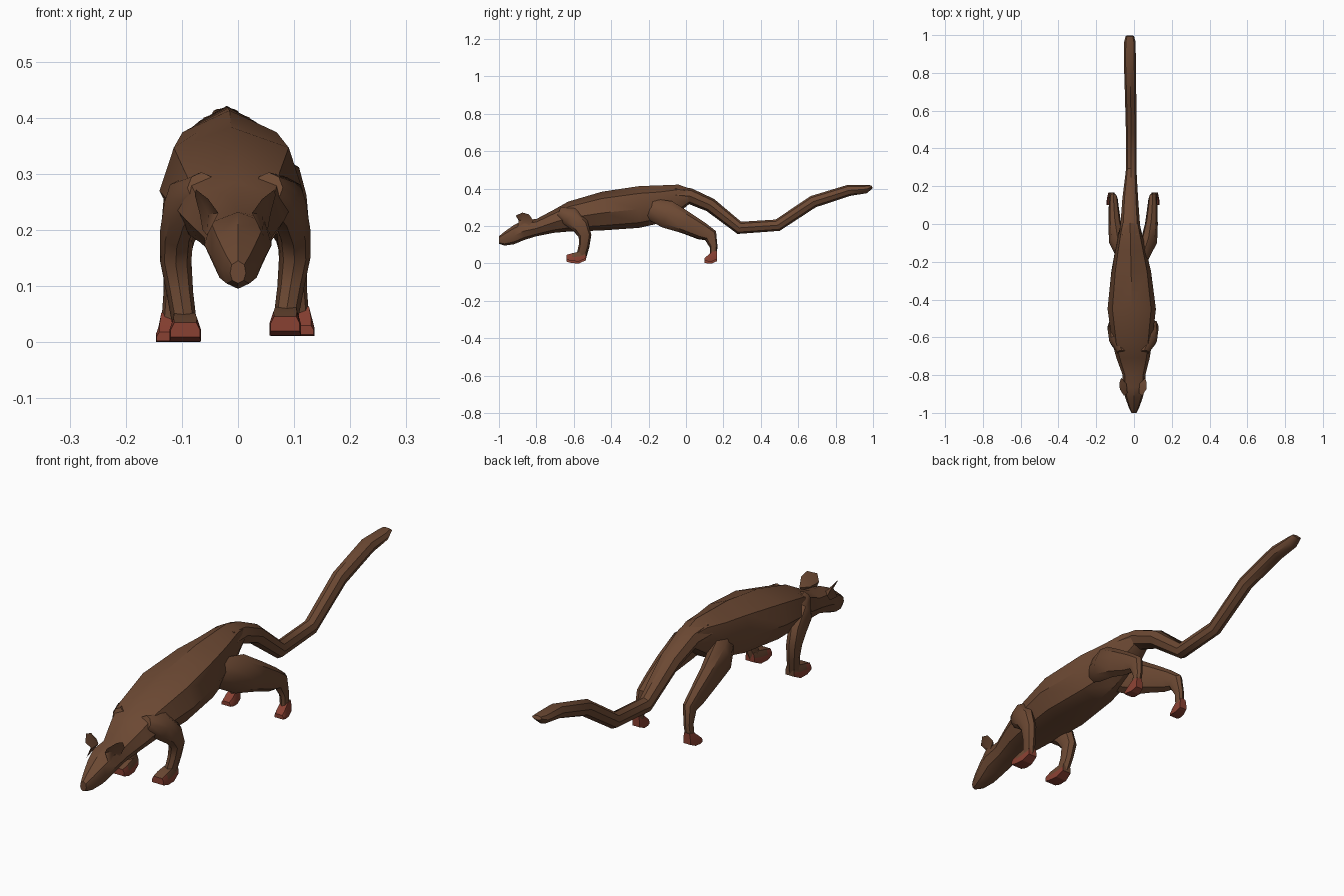
import bpy
import math
from mathutils import Vector


def make_material(name, color):
    m = bpy.data.materials.new(name)
    m.diffuse_color = (*color, 1)
    return m


FUR = make_material("brown fur", (0.15, 0.066, 0.033))
PAW = make_material("reddish paw", (0.25, 0.052, 0.032))

ROUND = [(math.sin(math.tau * i / 8), math.cos(math.tau * i / 8)) for i in range(8)]
half = [(0, 1), (0.8, 0.65), (1, -0.1), (0.72, -0.75), (0, -1)]
TORSO = half + [(-x, z) for x, z in half[3:0:-1]]
BOXY = [(0.75, 1), (1, 0), (1, -1), (-1, -1), (-1, 0), (-0.75, 1)]


def make_object(name, verts, faces, mats, angle=40):
    me = bpy.data.meshes.new(name)
    me.from_pydata(verts, [], faces)
    ob = bpy.data.objects.new(name, me)
    bpy.context.collection.objects.link(ob)
    for m in mats:
        me.materials.append(m)
    bpy.context.view_layer.objects.active = ob
    ob.select_set(True)
    bpy.ops.object.mode_set(mode='EDIT')
    bpy.ops.mesh.select_all(action='SELECT')
    bpy.ops.mesh.normals_make_consistent(inside=False)
    bpy.ops.object.mode_set(mode='OBJECT')
    bpy.ops.object.shade_smooth_by_angle(angle=math.radians(angle))
    ob.select_set(False)
    return ob


def loft(name, rings, section=ROUND, upright=False, mats=(FUR,), angle=40):
    """Skin rings (x, y, z, half width, half height) along their path."""
    n = len(section)
    centres = [Vector(r[:3]) for r in rings]
    verts, faces = [], []
    for i, r in enumerate(rings):
        t = centres[min(i + 1, len(rings) - 1)] - centres[max(i - 1, 0)]
        up = Vector((0, 0, 1)) if upright else Vector((0, -t.z, t.y)).normalized()
        for a, b in section:
            verts.append(centres[i] + Vector((a * r[3], 0, 0)) + up * (b * r[4]))
    for i in range(len(rings) - 1):
        for j in range(n):
            k = (j + 1) % n
            faces.append((i * n + j, i * n + k, (i + 1) * n + k, (i + 1) * n + j))
    faces.append(tuple(range(n)))
    faces.append(tuple(range(len(verts) - n, len(verts))))
    return make_object(name, verts, faces, mats, angle)


def profile(rows):
    """Turn (x, y, bottom, top, half width) into loft rings."""
    return [(x, y, (b + t) / 2, w, (t - b) / 2) for x, y, b, t, w in rows]


# Head, neck and torso in one skin
loft("body", profile([
    (0, -1.0, 0.105, 0.145, 0.014), (0, -0.97, 0.095, 0.17, 0.028),
    (0, -0.92, 0.102, 0.205, 0.046), (0, -0.865, 0.125, 0.232, 0.06),
    (0, -0.80, 0.145, 0.237, 0.06), (-0.005, -0.71, 0.163, 0.285, 0.088),
    (-0.01, -0.63, 0.17, 0.33, 0.105), (-0.012, -0.45, 0.176, 0.383, 0.128),
    (-0.015, -0.25, 0.19, 0.413, 0.105), (-0.018, -0.14, 0.215, 0.417, 0.082),
    (-0.02, -0.04, 0.27, 0.421, 0.06), (-0.02, 0.02, 0.32, 0.40, 0.045),
]), TORSO, upright=True)

# Long tail
loft("tail", [
    (-0.02, -0.06, 0.365, 0.058, 0.05), (-0.02, 0.02, 0.36, 0.05, 0.042),
    (-0.02, 0.13, 0.312, 0.042, 0.038), (-0.015, 0.285, 0.19, 0.028, 0.034),
    (-0.015, 0.49, 0.204, 0.028, 0.032), (-0.018, 0.68, 0.33, 0.03, 0.033),
    (-0.022, 0.87, 0.39, 0.032, 0.03), (-0.022, 0.965, 0.397, 0.03, 0.022),
    (-0.022, 0.995, 0.41, 0.022, 0.008),
])


def paint_paw(ob, height):
    for p in ob.data.polygons:
        p.material_index = int(p.center.z < height)


for side, label, lift in ((-1, "left", 0.0), (1, "right", 0.012)):
    def place(rows, cx=-0.005):
        return [(cx + side * x, y, z + lift * max(0, 1 - z / 0.25), w, h)
                for x, y, z, w, h in rows]

    # Front leg and paw
    loft(label + "_front_leg", place([
        (0.06, -0.68, 0.275, 0.025, 0.03), (0.092, -0.62, 0.25, 0.034, 0.052),
        (0.104, -0.563, 0.198, 0.030, 0.046), (0.106, -0.54, 0.145, 0.028, 0.034),
        (0.099, -0.545, 0.09, 0.024, 0.028), (0.09, -0.56, 0.03, 0.022, 0.026),
    ]))
    paint_paw(loft(label + "_front_paw", place([
        (0.09, -0.535, 0.035, 0.02, 0.018), (0.09, -0.57, 0.026, 0.025, 0.026),
        (0.089, -0.61, 0.022, 0.028, 0.021), (0.089, -0.638, 0.022, 0.026, 0.013),
    ]), BOXY, True, (FUR, PAW), 25), 0.034 + lift)

    # Hind leg and paw
    loft(label + "_hind_leg", place([
        (0.045, -0.20, 0.295, 0.03, 0.055), (0.082, -0.10, 0.262, 0.045, 0.075),
        (0.097, 0.0, 0.215, 0.034, 0.058), (0.102, 0.085, 0.17, 0.027, 0.046),
        (0.104, 0.132, 0.145, 0.023, 0.036), (0.11, 0.148, 0.085, 0.018, 0.02),
        (0.115, 0.145, 0.03, 0.017, 0.018),
    ]))
    paint_paw(loft(label + "_hind_paw", place([
        (0.115, 0.166, 0.034, 0.016, 0.022), (0.116, 0.14, 0.026, 0.021, 0.026),
        (0.118, 0.115, 0.015, 0.023, 0.015), (0.12, 0.10, 0.01, 0.02, 0.008),
    ]), BOXY, True, (FUR, PAW), 25), 0.05 + lift)

    # Cupped ear: rim joined to a sunken front point and a back point
    rim = [(0.03, -0.895, 0.23), (0.048, -0.91, 0.255), (0.07, -0.875, 0.272),
           (0.072, -0.84, 0.262), (0.063, -0.815, 0.228), (0.058, -0.84, 0.20),
           (0.05, -0.90, 0.19)]
    pts = rim + [(0.048, -0.87, 0.228), (0.035, -0.845, 0.228)]
    faces = []
    for i in range(7):
        j = (i + 1) % 7
        faces += [(i, j, 7), (j, i, 8)]
    make_object(label + "_ear", [(-0.005 + side * x, y, z) for x, y, z in pts],
                faces, (FUR,), 40)
